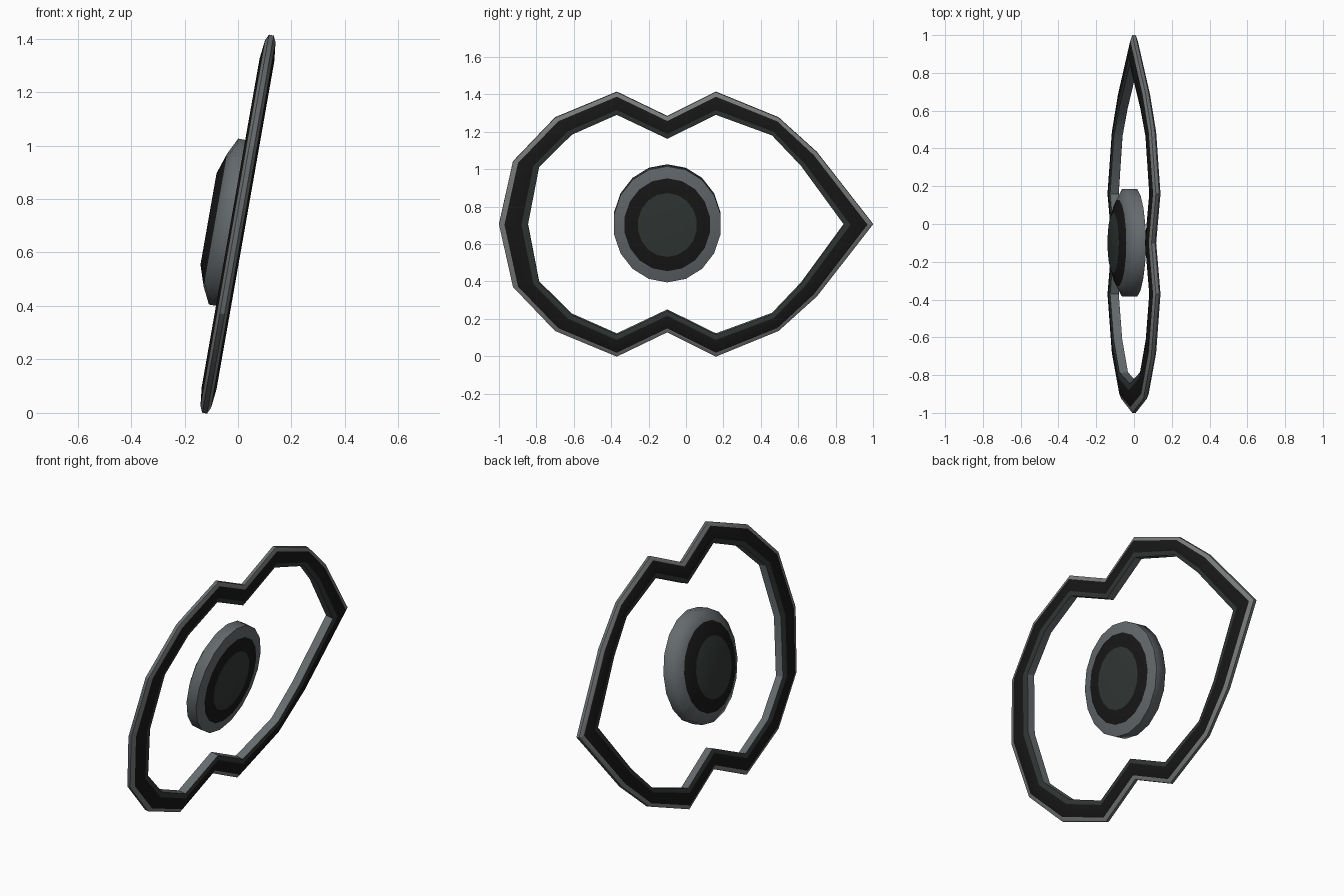
import bpy, bmesh, math
from mathutils import Matrix

if "Cube" in bpy.data.objects:
    bpy.data.objects.remove(bpy.data.objects["Cube"])

TILT = math.radians(10)
CZ = 0.706


def material(name, rgb):
    m = bpy.data.materials.new(name)
    m.diffuse_color = (*rgb, 1)
    m.use_nodes = True
    m.node_tree.nodes["Principled BSDF"].inputs["Base Color"].default_value = m.diffuse_color
    return m


MATS = [material("steel_grey", (0.13, 0.145, 0.155)),
        material("near_black", (0.009, 0.009, 0.009)),
        material("dark_green_grey", (0.032, 0.040, 0.038)),
        material("light_grey", (0.20, 0.205, 0.205))]


def finish(name, bm, angle):
    # tilt the upright part about the y axis and lift it to the centre height
    bmesh.ops.recalc_face_normals(bm, faces=bm.faces)
    bm.transform(Matrix.Translation((0, 0, CZ)) @ Matrix.Rotation(TILT, 4, 'Y'))
    me = bpy.data.meshes.new(name)
    bm.to_mesh(me)
    bm.free()
    for m in MATS:
        me.materials.append(m)
    ob = bpy.data.objects.new(name, me)
    bpy.context.collection.objects.link(ob)
    bpy.ops.object.select_all(action='DESELECT')
    ob.select_set(True)
    bpy.context.view_layer.objects.active = ob
    bpy.ops.object.shade_smooth_by_angle(angle=math.radians(angle))


def bridge(bm, a, b, mat):
    n = len(a)
    for i in range(n):
        j = (i + 1) % n
        bm.faces.new((a[i], a[j], b[j], b[i])).material_index = mat


# Frame: upper half of the outline as (outer y, z, inner y, z), mirrored below
half = [(-1.0, 0, -0.845, 0), (-0.925, 0.335, -0.785, 0.31),
        (-0.70, 0.57, -0.61, 0.482), (-0.37, 0.707, -0.37, 0.588),
        (-0.10, 0.577, -0.10, 0.46), (0.16, 0.707, 0.16, 0.588),
        (0.495, 0.57, 0.46, 0.478), (0.70, 0.385, 0.615, 0.315),
        (1.0, 0, 0.845, 0)]
outline = half + [(a, -b, c, -d) for a, b, c, d in half[-2:0:-1]]
# Cross-section: (fraction from outer to inner edge, thickness, colour of next band)
section = [(0, 0.009, 3), (0.19, 0.020, 1), (0.78, 0.028, 2), (1, 0.023, 0)]
section += [(1, -0.023, 2), (0.78, -0.028, 1), (0.19, -0.020, 3), (0, -0.009, 0)]
bm = bmesh.new()
k = math.cos(TILT)
rings = [[bm.verts.new((x, a + (c - a) * t, (b + (d - b) * t) / k))
          for a, b, c, d in outline] for t, x, _ in section]
for i, s in enumerate(section):
    bridge(bm, rings[i], rings[(i + 1) % len(rings)], s[2])
finish("outer_frame", bm, 30)

# Central boss: oval disc with a dark ring and a flat centre on both sides
bm = bmesh.new()
profile = [(0.55, -0.112, 1), (0.80, -0.086, 0), (1, -0.055, 0),
           (1, 0.008, 0), (0.80, 0.021, 1), (0.55, 0.028, 1)]
SEG = 18
rings = []
for r, x, _ in profile:
    rings.append([bm.verts.new((x,
                                -0.10 + 0.289 * r * math.sin(2 * math.pi * i / SEG),
                                0.315 * r * math.cos(2 * math.pi * i / SEG)))
                  for i in range(SEG)])
for i in range(len(rings) - 1):
    bridge(bm, rings[i], rings[i + 1], profile[i][2])
for ring in (rings[0], rings[-1]):
    bm.faces.new(ring).material_index = 2
finish("central_disc", bm, 75)
